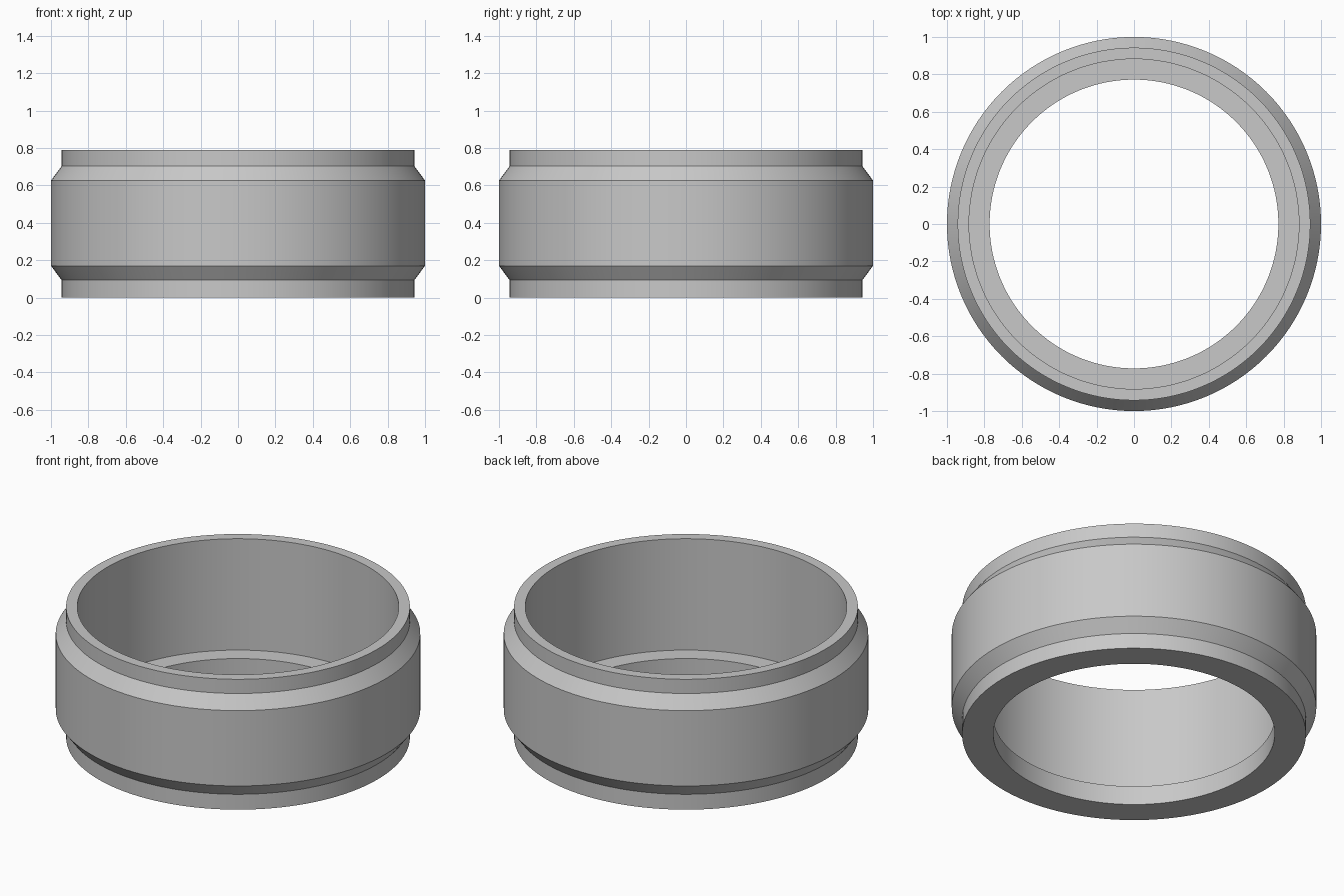
import bpy
import bmesh
import math

cube = bpy.data.objects.get("Cube")
if cube:
    bpy.data.objects.remove(cube, do_unlink=True)

SEGMENTS = 128

# Plain grey metal
grey = bpy.data.materials.new("grey_metal")
grey.use_nodes = True
colour = (0.58, 0.58, 0.58, 1)
grey.diffuse_color = colour
grey.node_tree.nodes["Principled BSDF"].inputs["Base Color"].default_value = colour


def lathe(name, profile, material):
    """Spin a closed (radius, height) profile around z."""
    bm = bmesh.new()
    verts = [bm.verts.new((r, 0, z)) for r, z in profile]
    edges = [bm.edges.new((a, b)) for a, b in zip(verts, verts[1:] + verts[:1])]
    bmesh.ops.spin(bm, geom=verts + edges, cent=(0, 0, 0), axis=(0, 0, 1),
                   angle=math.tau, steps=SEGMENTS, use_merge=True)
    bmesh.ops.remove_doubles(bm, verts=bm.verts[:], dist=0.0005)
    bmesh.ops.recalc_face_normals(bm, faces=bm.faces[:])
    mesh = bpy.data.meshes.new(name)
    bm.to_mesh(mesh)
    bm.free()
    mesh.materials.append(material)
    obj = bpy.data.objects.new(name, mesh)
    bpy.context.collection.objects.link(obj)
    return obj


# Collar: wide chamfered band, narrower rims, bore with an inner ledge
collar = lathe("collar_ring", [
    (0.772, 0), (0.943, 0), (0.943, 0.093),        # lower rim
    (1, 0.17), (1, 0.626),                         # outer band
    (0.943, 0.703), (0.943, 0.789),                # upper rim
    (0.882, 0.789), (0.882, 0.115), (0.772, 0.115)  # bore and ledge
], grey)

bpy.ops.object.select_all(action="DESELECT")
collar.select_set(True)
bpy.context.view_layer.objects.active = collar
bpy.ops.object.shade_smooth_by_angle(angle=math.radians(25))
